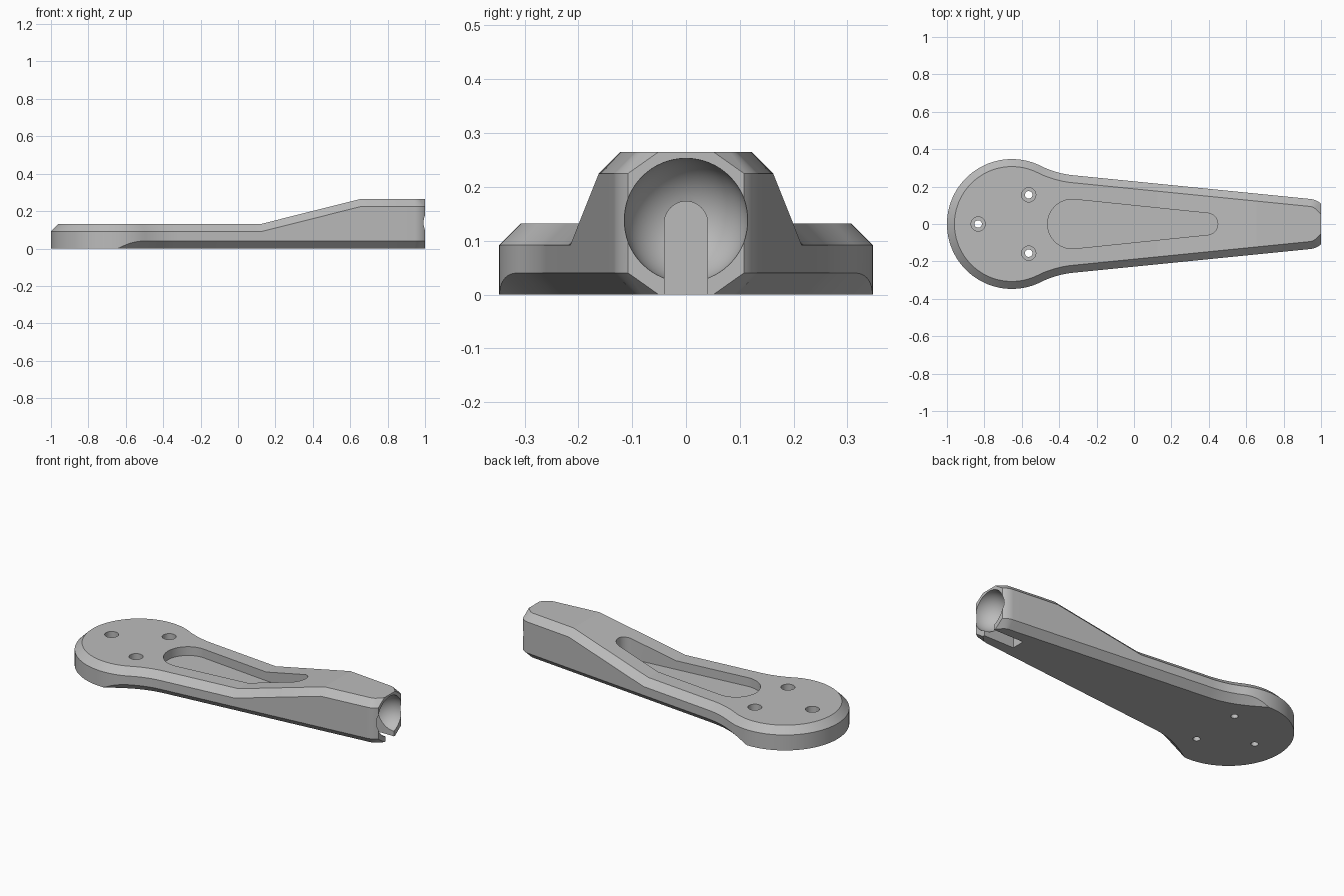
import bpy, bmesh, math
from math import sin, cos, pi
from mathutils import Vector

cube = bpy.data.objects.get("Cube")
if cube:
    bpy.data.objects.remove(cube, do_unlink=True)

grey = bpy.data.materials.new("satin grey")
grey.use_nodes = True
grey.diffuse_color = (0.5, 0.5, 0.5, 1)
grey.node_tree.nodes["Principled BSDF"].inputs["Base Color"].default_value = (0.5, 0.5, 0.5, 1)

CHAMFER = 0.04
HEAD, HEAD_R = Vector((-0.653, 0)), 0.347
FILLET_R, END_R = 0.5, 0.09


def make_object(name, bm):
    bmesh.ops.recalc_face_normals(bm, faces=bm.faces)
    mesh = bpy.data.meshes.new(name)
    bm.to_mesh(mesh)
    bm.free()
    mesh.materials.append(grey)
    obj = bpy.data.objects.new(name, mesh)
    bpy.context.collection.objects.link(obj)
    return obj


def arc(center, radius, start, end, steps, sign=1):
    """Points on an arc, each with its outward normal."""
    out = []
    for i in range(steps + 1):
        a = start + (end - start) * i / steps
        d = Vector((cos(a), sin(a)))
        out.append((center + d * radius, d * sign))
    return out


def half_outline():
    """Round head, concave fillet, tapering side and rounded tip corner."""
    slope = math.atan(0.1)
    n = Vector((sin(slope), cos(slope)))
    along = Vector((cos(slope), -sin(slope)))
    depth = (Vector((0, 0.228)) - HEAD).dot(n)
    t = math.sqrt((FILLET_R + HEAD_R) ** 2 - (FILLET_R + depth) ** 2)
    fc = HEAD + n * (FILLET_R + depth) + along * t
    to_fc = fc - HEAD
    a = math.atan2(to_fc.y, to_fc.x)
    pts = arc(HEAD, HEAD_R, pi, a, 60)
    pts += arc(fc, FILLET_R, a - pi, -pi / 2 - slope, 12, -1)[1:]
    pts += [(Vector((x, 0.228 - 0.1 * x)), n) for x in (-0.1, 0.13, 0.4, 0.66, 0.85)]
    top = pi / 2 - slope
    tip_x = 1 - END_R * (cos(pi / 4) - cos(top))
    tip = Vector((tip_x, 0.228 - 0.1 * tip_x))
    pts += arc(tip - n * END_R, END_R, top, pi / 4, 10)
    return pts


def top_height(x):
    return 0.132 + 0.133 * min(max((x - 0.13) / 0.53, 0), 1)


def under_chamfer(x):
    u = min(max((x + 0.64) / 0.14, 0), 1)
    return CHAMFER * (1 - (1 - u) ** 2)


def inset(p, n, amount, last):
    if last:  # the tip face stays flush
        return Vector((1, p.y - amount * math.sqrt(2)))
    return p - n * amount


# Arm body: four stacked rings mirrored across the centre line
bm = bmesh.new()
path = half_outline()
sides = []
for s in (1, -1):
    columns = []
    for i, (p, n) in enumerate(path):
        c, top, last = under_chamfer(p.x), top_height(p.x), i == len(path) - 1
        levels = ((c, 0), (0, c), (0, top - CHAMFER), (CHAMFER, top))
        column = []
        for amount, z in levels:
            q = inset(p, n, amount, last)
            column.append(bm.verts.new((q.x, s * q.y, z)))
        columns.append(column)
    sides.append(columns)
left, right = sides
for i in range(len(path) - 1):
    for cols in sides:
        for k in range(3):
            bm.faces.new((cols[i][k], cols[i + 1][k], cols[i + 1][k + 1], cols[i][k + 1]))
    for k in (0, 3):
        bm.faces.new((left[i][k], left[i + 1][k], right[i + 1][k], right[i][k]))
bm.faces.new(left[-1] + right[-1][::-1])
bmesh.ops.remove_doubles(bm, verts=bm.verts, dist=0.00005)
bmesh.ops.dissolve_degenerate(bm, edges=bm.edges, dist=0.00005)
body = make_object("arm_body", bm)


def prism(name, points, offset):
    """Extrude a closed profile of 3D points by an offset."""
    bm = bmesh.new()
    face = bm.faces.new([bm.verts.new(p) for p in points])
    new = bmesh.ops.extrude_face_region(bm, geom=[face])["geom"]
    bmesh.ops.translate(bm, vec=offset, verts=[v for v in new if isinstance(v, bmesh.types.BMVert)])
    return make_object(name, bm)


cutters = []

# Tapered pocket in the top
r1, r2, c1, c2 = 0.132, 0.058, -0.33, 0.39
tilt = math.acos((r1 - r2) / (c2 - c1))
pocket = arc(Vector((c1, 0)), r1, tilt, 2 * pi - tilt, 36) + arc(Vector((c2, 0)), r2, -tilt, tilt, 24)
cutters.append(prism("pocket_cutter", [(p.x, p.y, 0.08) for p, _ in pocket], (0, 0, 0.5)))

# Three counterbored screw holes
for k in range(3):
    a = pi + k * 2 * pi / 3
    center = HEAD + Vector((cos(a), sin(a))) * 0.18
    for radius, z in ((0.02, -0.1), (0.038, 0.06)):
        ring = arc(center, radius, 0, 2 * pi, 40)[:-1]
        cutters.append(prism("hole_cutter", [(p.x, p.y, z) for p, _ in ring], (0, 0, 0.5)))

# Ball socket in the tip
bm = bmesh.new()
bmesh.ops.create_uvsphere(bm, u_segments=64, v_segments=32, radius=0.115)
bmesh.ops.translate(bm, vec=(1.0, 0, 0.138), verts=bm.verts)
cutters.append(make_object("socket_cutter", bm))

# Round-topped slot below the socket
slot = [(0.8, 0.04, -0.1)]
slot += [(0.8, p.x, p.y) for p, _ in arc(Vector((0, 0.133)), 0.04, 0, pi, 24)]
slot += [(0.8, -0.04, -0.1)]
cutters.append(prism("slot_cutter", slot, (0.4, 0, 0)))

bpy.context.view_layer.objects.active = body
for cutter in cutters:
    cutter.hide_render = True
    mod = body.modifiers.new("cut", "BOOLEAN")
    mod.operation, mod.solver, mod.object = "DIFFERENCE", "EXACT", cutter
    bpy.ops.object.modifier_apply(modifier=mod.name)
for cutter in cutters:
    bpy.data.objects.remove(cutter, do_unlink=True)

bpy.ops.object.select_all(action="DESELECT")
body.select_set(True)
bpy.ops.object.shade_smooth_by_angle(angle=math.radians(12))
